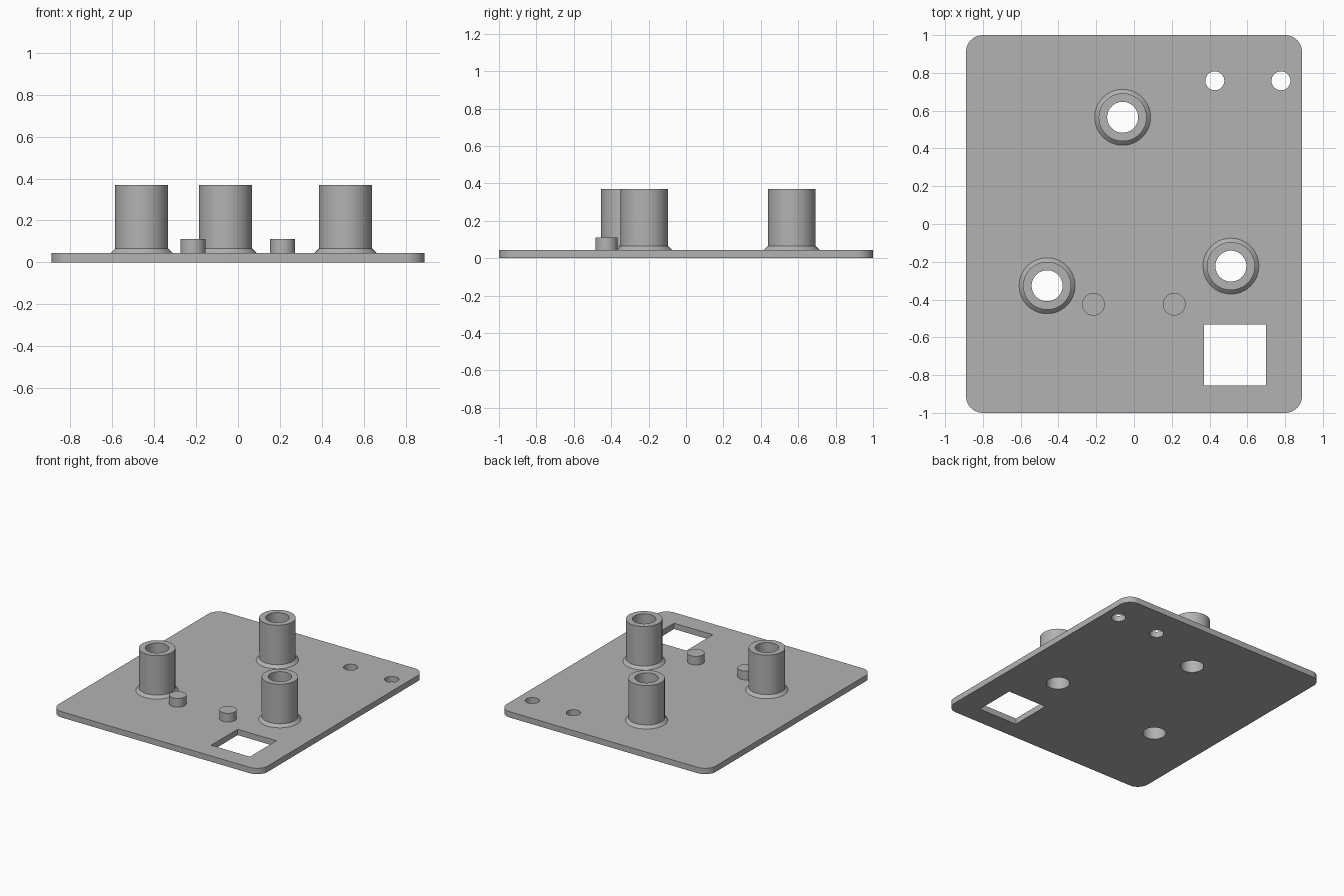
import bpy, bmesh
from math import cos, sin, pi, radians

cube = bpy.data.objects.get("Cube")
if cube:
    bpy.data.objects.remove(cube, do_unlink=True)

HALF_X, HALF_Y, THICK, CORNER = 0.89, 1.0, 0.045, 0.09
BOSS_R, BORE_R, FLARE_R, BOSS_TOP = 0.127, 0.082, 0.148, 0.37
BOSSES = [(-0.06, 0.565), (-0.46, -0.327), (0.513, -0.223)]
SEG = 64

grey = bpy.data.materials.new("plain grey")
grey.use_nodes = True
colour = (0.45, 0.45, 0.45, 1)
grey.diffuse_color = colour
grey.node_tree.nodes["Principled BSDF"].inputs["Base Color"].default_value = colour


def arc(x, y, r, start=0, sweep=2 * pi, steps=SEG, closed=True):
    n = steps if closed else steps + 1
    return [(x + r * cos(start + sweep * i / steps),
             y + r * sin(start + sweep * i / steps)) for i in range(n)]


def finish(obj):
    obj.data.materials.clear()
    obj.data.materials.append(grey)
    bpy.ops.object.select_all(action='DESELECT')
    obj.select_set(True)
    bpy.context.view_layer.objects.active = obj
    bpy.ops.object.shade_smooth_by_angle(angle=radians(30))


def lathe(name, profile, x, y, closed):
    """Spin a (radius, z) profile around the vertical axis."""
    bm = bmesh.new()
    verts = [bm.verts.new((r, 0, z)) for r, z in profile]
    pairs = list(zip(verts, verts[1:]))
    if closed:
        pairs.append((verts[-1], verts[0]))
    edges = [bm.edges.new(p) for p in pairs]
    bmesh.ops.spin(bm, geom=verts + edges, cent=(0, 0, 0), axis=(0, 0, 1),
                   angle=2 * pi, steps=SEG, use_duplicate=False)
    bmesh.ops.remove_doubles(bm, verts=bm.verts, dist=0.0001)
    bmesh.ops.recalc_face_normals(bm, faces=bm.faces)
    mesh = bpy.data.meshes.new(name)
    bm.to_mesh(mesh)
    bm.free()
    obj = bpy.data.objects.new(name, mesh)
    obj.location = (x, y, 0)
    bpy.context.collection.objects.link(obj)
    finish(obj)


# Base plate: rounded outline with every opening as an inner loop
outline = []
for i, (sx, sy) in enumerate([(1, 1), (-1, 1), (-1, -1), (1, -1)]):
    outline += arc(sx * (HALF_X - CORNER), sy * (HALF_Y - CORNER), CORNER,
                   i * pi / 2, pi / 2, 12, closed=False)
window = [(0.37, -0.855), (0.70, -0.855), (0.70, -0.533), (0.37, -0.533)]
loops = [outline, window]
loops += [arc(x, y, BORE_R) for x, y in BOSSES]
loops += [arc(x, 0.758, 0.05) for x in (0.428, 0.778)]

curve = bpy.data.curves.new("base_plate", 'CURVE')
curve.dimensions = '2D'
curve.fill_mode = 'BOTH'
curve.extrude = THICK / 2
for loop in loops:
    spline = curve.splines.new('POLY')
    spline.points.add(len(loop) - 1)
    for point, (x, y) in zip(spline.points, loop):
        point.co = (x, y, 0, 1)
    spline.use_cyclic_u = True
plate = bpy.data.objects.new("base_plate", curve)
bpy.context.collection.objects.link(plate)
bpy.ops.object.select_all(action='DESELECT')
plate.select_set(True)
bpy.context.view_layer.objects.active = plate
bpy.ops.object.convert(target='MESH')
plate = bpy.context.object
bm = bmesh.new()
bm.from_mesh(plate.data)
bmesh.ops.translate(bm, verts=bm.verts, vec=(0, 0, THICK / 2))
bmesh.ops.remove_doubles(bm, verts=bm.verts, dist=0.0001)
bmesh.ops.recalc_face_normals(bm, faces=bm.faces)
bm.to_mesh(plate.data)
bm.free()
finish(plate)

# Hollow bosses with a flared foot
boss_profile = [(BORE_R, THICK), (FLARE_R, THICK),
                (BOSS_R, THICK + FLARE_R - BOSS_R),
                (BOSS_R, BOSS_TOP), (BORE_R, BOSS_TOP)]
for name, (x, y) in zip(("back_boss", "right_boss", "left_boss"), BOSSES):
    lathe(name, boss_profile, x, y, closed=True)

# Short locating pegs
peg_profile = [(0, THICK), (0.06, THICK), (0.06, 0.112), (0, 0.112)]
for name, x in (("right_peg", -0.215), ("left_peg", 0.213)):
    lathe(name, peg_profile, x, -0.425, closed=False)
